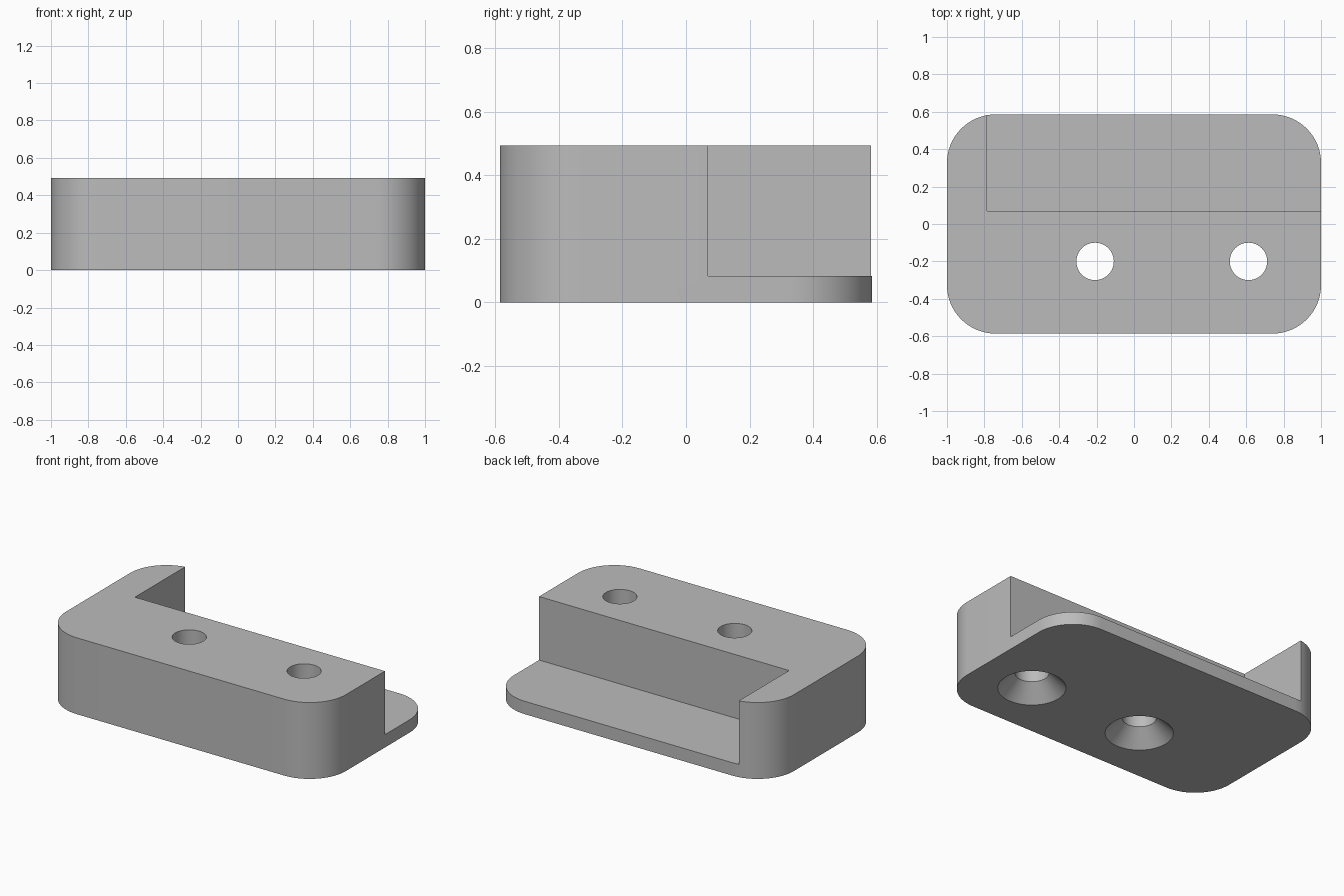
import bpy
import bmesh
from math import cos, sin, pi, radians
from mathutils import Matrix, Vector

if "Cube" in bpy.data.objects:
    bpy.data.objects.remove(bpy.data.objects["Cube"], do_unlink=True)

WIDTH, DEPTH, HEIGHT = 2.0, 1.172, 0.493
CORNER = 0.26
SHELF_TOP = 0.083
NOTCH_X, NOTCH_Y = -0.785, 0.07
HOLE_R, SINK_R = 0.1, 0.2

grey = bpy.data.materials.new("plain_grey")
grey.use_nodes = True
colour = (0.5, 0.5, 0.5, 1)
grey.diffuse_color = colour
grey.node_tree.nodes["Principled BSDF"].inputs["Base Color"].default_value = colour


def make_object(name, bm):
    bmesh.ops.recalc_face_normals(bm, faces=bm.faces)
    mesh = bpy.data.meshes.new(name)
    bm.to_mesh(mesh)
    bm.free()
    mesh.materials.append(grey)
    obj = bpy.data.objects.new(name, mesh)
    bpy.context.collection.objects.link(obj)
    return obj


def rounded_block(name, steps=16):
    bm = bmesh.new()
    ring = []
    for quarter, (sx, sy) in enumerate([(1, 1), (-1, 1), (-1, -1), (1, -1)]):
        cx, cy = sx * (WIDTH / 2 - CORNER), sy * (DEPTH / 2 - CORNER)
        for i in range(steps + 1):
            a = (quarter + i / steps) * pi / 2
            ring.append(bm.verts.new((cx + CORNER * cos(a), cy + CORNER * sin(a), 0)))
    base = bm.faces.new(ring)
    top = bmesh.ops.extrude_face_region(bm, geom=[base], use_keep_orig=True)["geom"]
    bmesh.ops.translate(bm, vec=(0, 0, HEIGHT),
                        verts=[v for v in top if isinstance(v, bmesh.types.BMVert)])
    return make_object(name, bm)


def box_cutter(name, low, high):
    low, high = Vector(low), Vector(high)
    bm = bmesh.new()
    bmesh.ops.create_cube(bm, size=1, matrix=Matrix.Translation((low + high) / 2)
                          @ Matrix.Diagonal((*(high - low), 1)))
    return make_object(name, bm)


def screw_cutter(name, x, y, sides=48):
    # Revolved profile: 45 degree countersink below a straight shaft
    profile = [(SINK_R + 0.05, -0.05), (HOLE_R, SINK_R - HOLE_R), (HOLE_R, HEIGHT + 0.1)]
    bm = bmesh.new()
    rings = [[bm.verts.new((x + r * cos(2 * pi * i / sides), y + r * sin(2 * pi * i / sides), z))
              for i in range(sides)] for r, z in profile]
    for lower, upper in zip(rings, rings[1:]):
        for i in range(sides):
            j = (i + 1) % sides
            bm.faces.new((lower[i], lower[j], upper[j], upper[i]))
    bm.faces.new(rings[0][::-1])
    bm.faces.new(rings[-1])
    return make_object(name, bm)


# Rounded block, its corner notch and the two screw holes
block = rounded_block("mounting_block")
cutters = [box_cutter("notch_cutter", (NOTCH_X, NOTCH_Y, SHELF_TOP), (1.2, 0.8, 0.7))]
cutters += [screw_cutter("screw_cutter", x, -0.2) for x in (-0.208, 0.612)]

bpy.ops.object.select_all(action="DESELECT")
block.select_set(True)
bpy.context.view_layer.objects.active = block
for cutter in cutters:
    cutter.hide_render = True
    cut = block.modifiers.new("cut", "BOOLEAN")
    cut.operation = "DIFFERENCE"
    cut.solver = "EXACT"
    cut.object = cutter
    bpy.ops.object.modifier_apply(modifier=cut.name)
    bpy.data.objects.remove(cutter, do_unlink=True)

bpy.ops.object.shade_smooth_by_angle(angle=radians(30))
